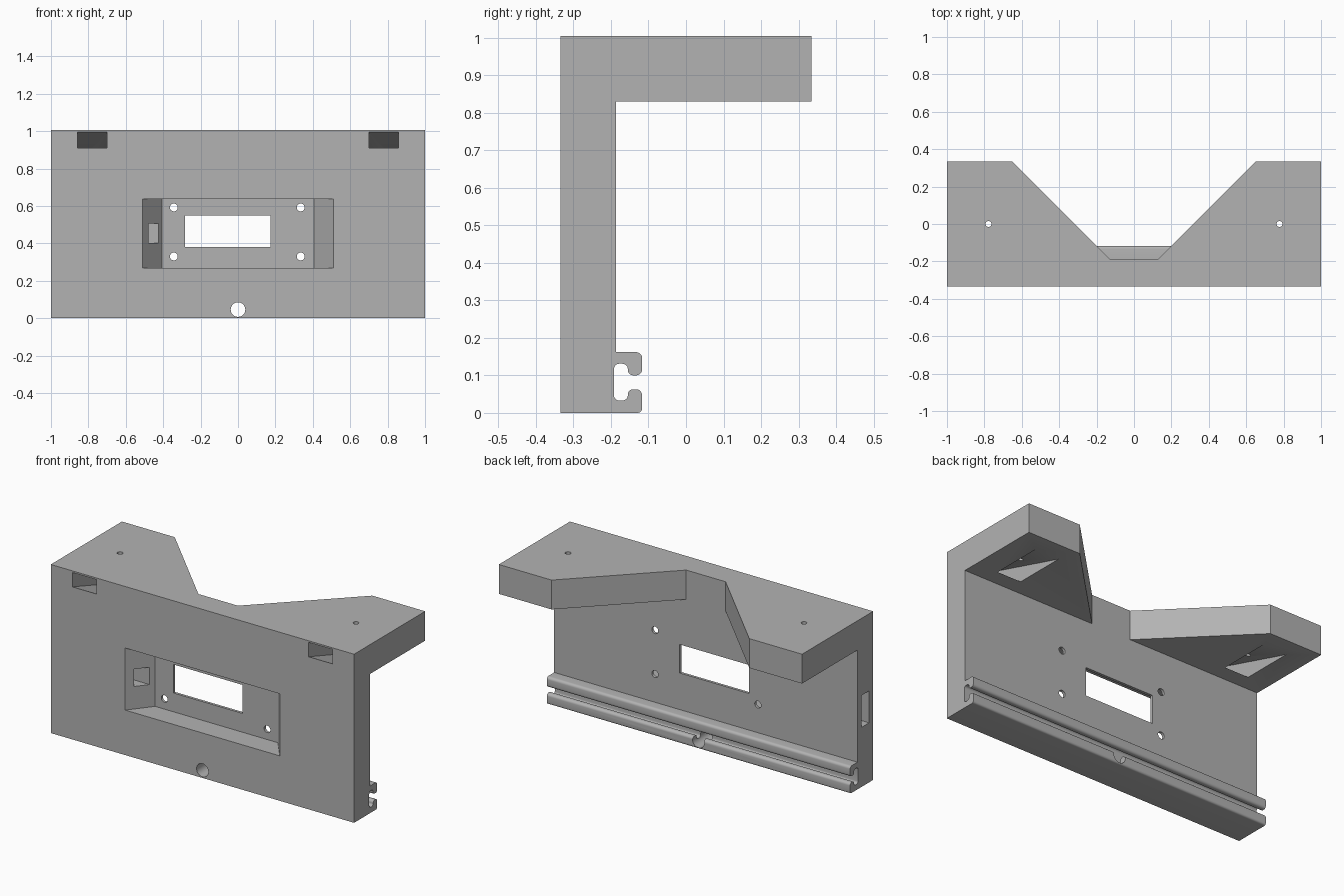
import bpy
import bmesh
import math

cube = bpy.data.objects.get("Cube")
if cube:
    bpy.data.objects.remove(cube, do_unlink=True)

# One plain grey plastic
grey = bpy.data.materials.new("grey plastic")
grey.use_nodes = True
colour = (0.45, 0.45, 0.45, 1)
grey.diffuse_color = colour
grey.node_tree.nodes["Principled BSDF"].inputs["Base Color"].default_value = colour

FRONT, BACK, REAR = -0.335, -0.187, 0.335
TOP, SHELF = 1.005, 0.83
LIP = -0.117


def prism(name, points, axis, lo, hi):
    """Extrude a 2D outline along an axis; outline is in the other two axes."""
    def place(p, depth):
        co = list(p)
        co.insert("xyz".index(axis), depth)
        return co
    bm = bmesh.new()
    face = bm.faces.new([bm.verts.new(place(p, lo)) for p in points])
    out = bmesh.ops.extrude_face_region(bm, geom=[face])
    moved = [v for v in out["geom"] if isinstance(v, bmesh.types.BMVert)]
    for v in moved:
        v.co["xyz".index(axis)] = hi
    bmesh.ops.recalc_face_normals(bm, faces=bm.faces)
    mesh = bpy.data.meshes.new(name)
    bm.to_mesh(mesh)
    bm.free()
    mesh.materials.append(grey)
    ob = bpy.data.objects.new(name, mesh)
    bpy.context.collection.objects.link(ob)
    return ob


def rect(a0, a1, b0, b1):
    return [(a0, b0), (a1, b0), (a1, b1), (a0, b1)]


def circle(a, b, r, n=24):
    return [(a + r * math.cos(2 * math.pi * i / n),
             b + r * math.sin(2 * math.pi * i / n)) for i in range(n)]


def rounded(corners, steps=5):
    """Round each (a, b, radius) corner of an outline."""
    pts = []
    for i, (a, b, r) in enumerate(corners):
        if not r:
            pts.append((a, b))
            continue
        ends = []
        for q in (corners[i - 1], corners[(i + 1) % len(corners)]):
            d = math.hypot(q[0] - a, q[1] - b)
            ends.append((a + (q[0] - a) / d * r, b + (q[1] - b) / d * r))
        (a0, b0), (a1, b1) = ends
        ca, cb = a0 + a1 - a, b0 + b1 - b
        for k in range(steps + 1):
            t = k / steps * math.pi / 2
            pts.append((ca + (a0 - ca) * math.cos(t) + (a1 - ca) * math.sin(t),
                        cb + (b0 - cb) * math.cos(t) + (b1 - cb) * math.sin(t)))
    return pts


# Bracket body: wall, top shelf and slotted rail in one side profile
body = prism("bracket_body", rounded([
    (FRONT, 0, 0), (FRONT, TOP, 0), (REAR, TOP, 0), (REAR, SHELF, 0),
    (BACK, SHELF, 0), (BACK, 0.162, 0),
    (LIP, 0.162, 0.016), (LIP, 0.1, 0.016), (-0.155, 0.1, 0.014),
    (-0.155, 0.131, 0.014), (-0.192, 0.131, 0.014),
    (-0.192, 0.033, 0.014), (-0.155, 0.033, 0.014),
    (-0.155, 0.063, 0.014), (LIP, 0.063, 0.016), (LIP, 0, 0.012),
]), "x", -1, 1)

cutters = []


def cut(name, points, axis, lo, hi):
    cutters.append(prism(name, points, axis, lo, hi))


# Tapered notch in the shelf
cut("shelf_notch", [(-0.13, BACK), (0.13, BACK), (0.75, 0.433), (-0.75, 0.433)],
    "z", 0.7, 1.1)

# Front pocket with sloping ends, carried a little past the front face
FLOOR = -0.203
cut("front_pocket", [(-0.51, FRONT - 0.05), (0.51, FRONT - 0.05), (0.51, FRONT),
                     (0.405, FLOOR), (-0.405, FLOOR), (-0.51, FRONT)],
    "z", 0.268, 0.638)

# Window, screw holes and cable hole through the wall
cut("window", rect(-0.283, 0.173, 0.38, 0.55), "y", -0.25, -0.1)
for x in (-0.343, 0.335):
    for z in (0.33, 0.592):
        cut("screw_hole", circle(x, z, 0.021), "y", -0.25, -0.1)
cut("cable_hole", circle(0, 0.046, 0.039, 32), "y", -0.5, 0)

# Stepped side port running into the pocket
cut("side_port", rect(-0.296, -0.227, 0.355, 0.545), "x", -1.1, -0.62)
cut("side_port_inner", rect(-0.296, -0.227, 0.402, 0.505), "x", -0.7, -0.4)

# Sloping channels from the front to the shelf underside, with pilot holes above
for s in (-1, 1):
    x0, x1 = sorted((s * 0.7, s * 0.857))
    cut("strap_channel", [(-0.435, 0.942), (-0.435, 1.025), (0.32, 0.8),
                          (0.002, 0.8)], "x", x0, x1)
    cut("pilot_hole", circle(s * 0.778, 0, 0.016, 16), "z", 0.85, 1.1)

# Apply every cut, then drop the cutters
for c in cutters:
    mod = body.modifiers.new(c.name, "BOOLEAN")
    mod.operation = "DIFFERENCE"
    mod.solver = "EXACT"
    mod.object = c
    c.hide_render = True
bpy.context.view_layer.update()
deps = bpy.context.evaluated_depsgraph_get()
result = bpy.data.meshes.new_from_object(body.evaluated_get(deps))
body.modifiers.clear()
body.data = result
for c in cutters:
    bpy.data.objects.remove(c, do_unlink=True)

# Smooth the round parts, keep edges crisp
bpy.ops.object.select_all(action="DESELECT")
body.select_set(True)
bpy.context.view_layer.objects.active = body
bpy.ops.object.shade_smooth_by_angle(angle=math.radians(30))
